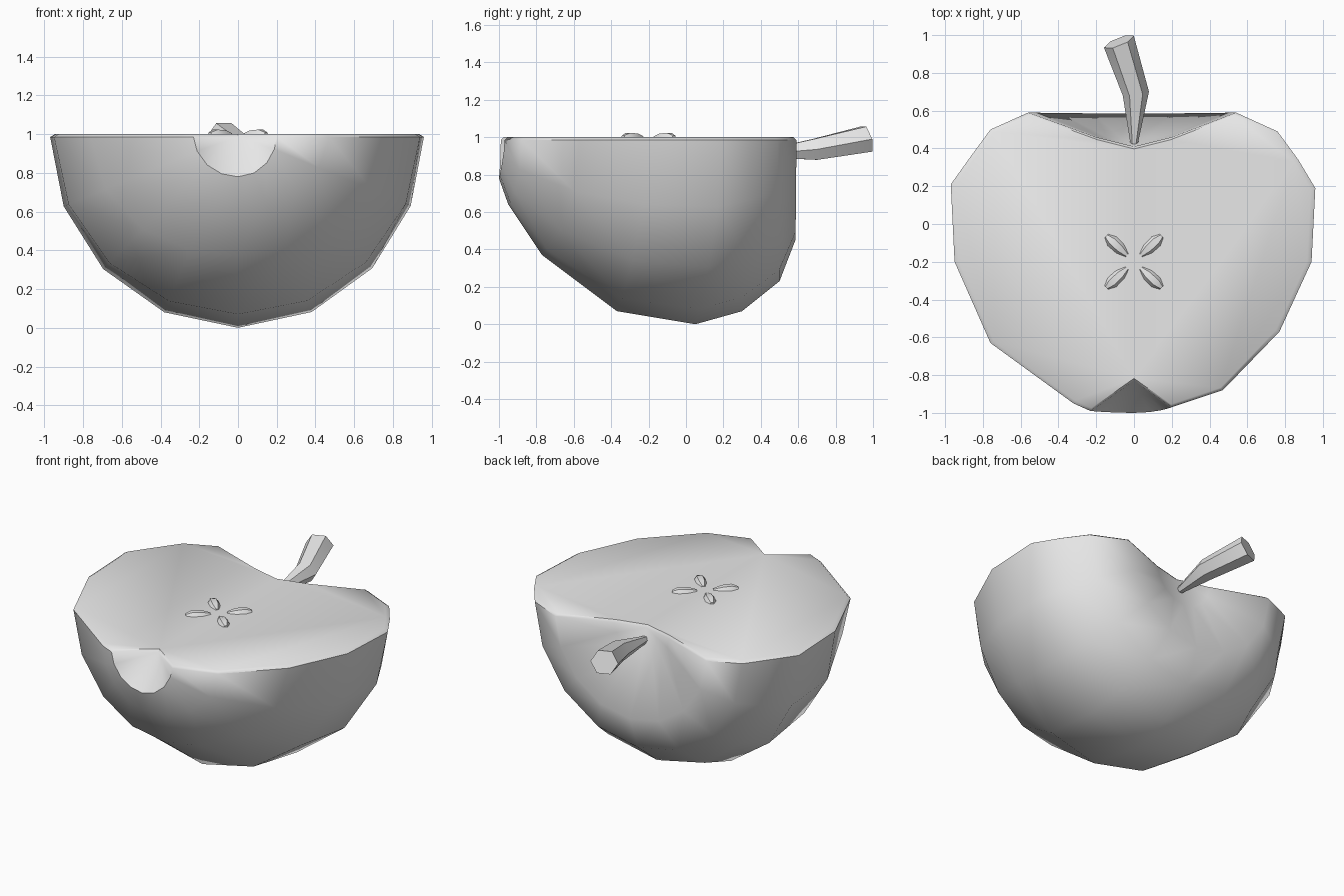
import bpy, bmesh
from math import sin, cos, pi, radians
from mathutils import Vector

cube = bpy.data.objects.get("Cube")
if cube:
    bpy.data.objects.remove(cube)

grey = bpy.data.materials.new("plain grey")
grey.use_nodes = True
grey.diffuse_color = (0.8, 0.8, 0.8, 1)
grey.node_tree.nodes["Principled BSDF"].inputs["Base Color"].default_value = (0.8, 0.8, 0.8, 1)


def finish(bm, name, angle):
    bmesh.ops.recalc_face_normals(bm, faces=bm.faces)
    mesh = bpy.data.meshes.new(name)
    bm.to_mesh(mesh)
    bm.free()
    mesh.materials.append(grey)
    obj = bpy.data.objects.new(name, mesh)
    bpy.context.collection.objects.link(obj)
    bpy.ops.object.select_all(action='DESELECT')
    obj.select_set(True)
    bpy.context.view_layer.objects.active = obj
    bpy.ops.object.shade_smooth_by_angle(angle=radians(angle))
    return obj


def tube(name, rings, sides, angle):
    """Closed tube through (centre, direction, width, height) rings."""
    bm = bmesh.new()
    loops = []
    for centre, direction, width, height in rings:
        along = Vector(direction).normalized()
        across = along.cross(Vector((0, 0, 1))).normalized()
        up = across.cross(along)
        loops.append([bm.verts.new(Vector(centre)
                      + across * width * cos(2 * pi * i / sides)
                      + up * height * sin(2 * pi * i / sides)) for i in range(sides)])
    for a, b in zip(loops, loops[1:]):
        for i in range(sides):
            j = (i + 1) % sides
            bm.faces.new((a[i], a[j], b[j], b[i]))
    bm.faces.new(loops[0])
    bm.faces.new(loops[-1])
    return finish(bm, name, angle)


# Half fruit: (radius, y) outlines at the two rims and along the underside
right_rim = [(.2, -.97), (.47, -.88), (.77, -.57), (.94, -.2), (.96, .19),
             (.87, .34), (.76, .49), (.54, .59), (.2, .46)]
underside = [(.22, -1), (.36, -.95), (.63, -.77), (.93, -.37), (1, .05),
             (.93, .3), (.77, .5), (.55, .585), (.2, .46)]
left_rim = [(.23, -.99), (.32, -.95), (.76, -.63), (.95, -.2), (.97, .21),
            (.87, .35), (.76, .5), (.56, .59), (.2, .46)]

bm = bmesh.new()
front_pole = bm.verts.new((0, -.83, .985))
stem_pole = bm.verts.new((0, .41, .985))
steps = 8
ribs = []
for s in range(steps + 1):
    turn = pi * s / steps
    rim = right_rim if s <= steps / 2 else left_rim
    blend = sin(turn) ** 2
    rib = []
    for a, b in zip(rim, underside):
        r, y = Vector(a).lerp(Vector(b), blend)
        rib.append(bm.verts.new((r * cos(turn), y, min(.985, 1 - r * sin(turn)))))
    ribs.append([front_pole] + rib + [stem_pole])
for a, b in zip(ribs, ribs[1:]):
    for i in range(len(a) - 1):
        quad = dict.fromkeys((a[i], a[i + 1], b[i + 1], b[i]))
        bm.faces.new(list(quad))

# Narrow rounded lip and the flat cut face
outline = ribs[0] + ribs[-1][-2:0:-1]
lip = [bm.verts.new((v.co.x * .975, -.2 + (v.co.y + .2) * .98, 1)) for v in outline]
for i in range(len(outline)):
    j = (i + 1) % len(outline)
    bm.faces.new((outline[i], outline[j], lip[j], lip[i]))
bm.faces.new(lip)
finish(bm, "half_fruit", 50)

# Bent stem that widens towards its end
tube("stem", [((0, .4, .91), (0, 1, .05), .015, .02),
              ((.01, .69, .935), (-.15, 1, .15), .07, .065),
              ((-.08, .965, .99), (-.4, 1, .3), .085, .08)], 6, 40)

# Four seeds spread around the core
for side, x in (("left", 1), ("right", -1)):
    for end, y in (("back", 1), ("front", -1)):
        out = Vector((x * .75, y * .7, 0)).normalized()
        core = Vector((0, -.2, .995))
        tube(f"seed_{end}_{side}",
             [(core + out * d, out, w, h) for d, w, h in
              ((.05, .014, .012), (.10, .034, .028), (.16, .036, .033), (.2, .016, .016))],
             6, 40)
